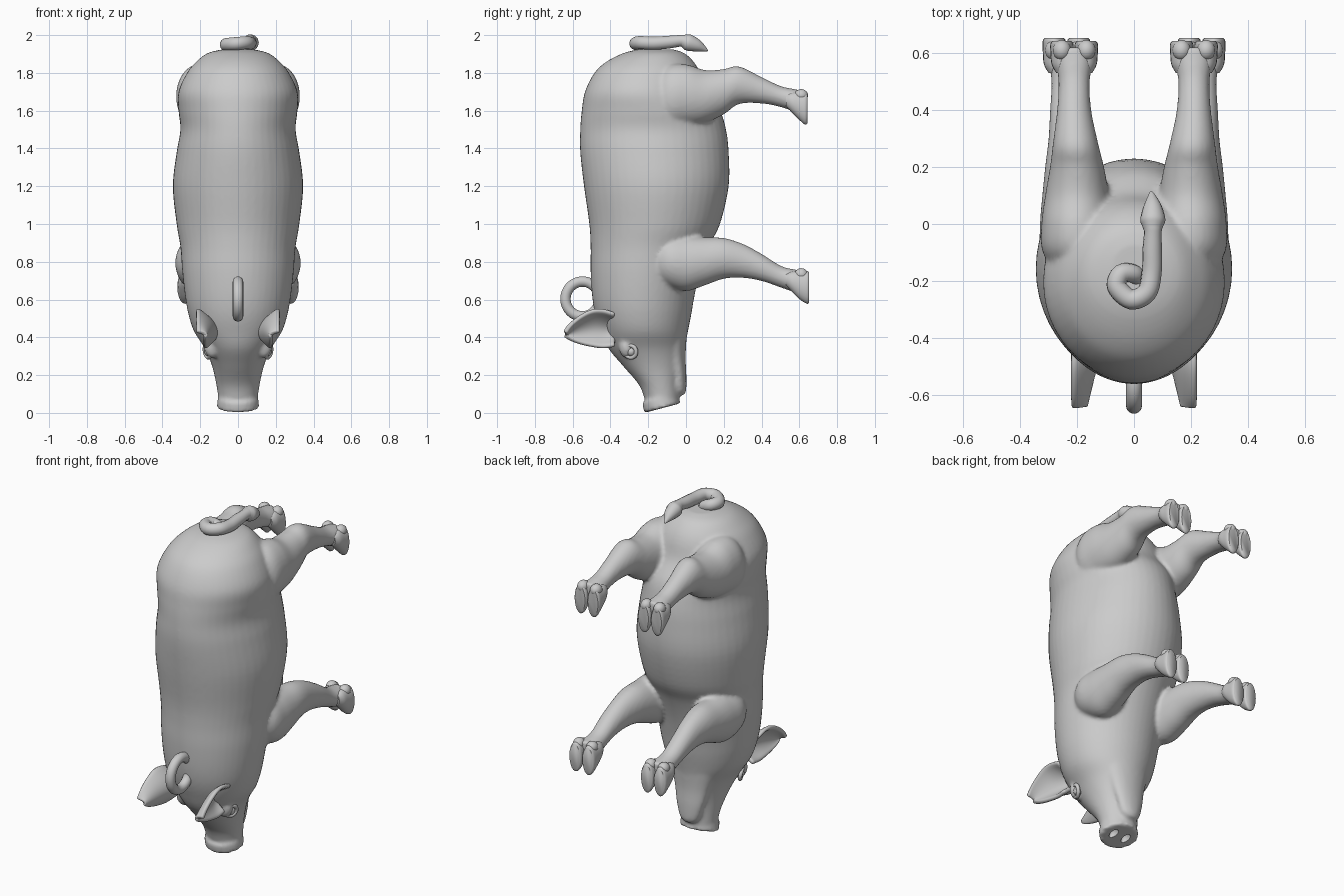
import bpy, bmesh, math
from mathutils import Vector, Matrix

if "Cube" in bpy.data.objects:
    bpy.data.objects.remove(bpy.data.objects["Cube"])


def spline(rows, steps=5):
    """Smoothly interpolate rows of numbers."""
    out = []
    for i in range(len(rows) - 1):
        a, b = rows[max(i - 1, 0)], rows[i]
        c, d = rows[i + 1], rows[min(i + 2, len(rows) - 1)]
        for s in range(steps):
            t = s / steps
            out.append([0.5 * (2 * q + (r - p) * t + (2 * p - 5 * q + 4 * r - w) * t * t
                        + (3 * q - p - 3 * r + w) * t ** 3) for p, q, r, w in zip(a, b, c, d)])
    return out + [list(rows[-1])]


def finish(name, bm):
    bmesh.ops.recalc_face_normals(bm, faces=bm.faces)
    me = bpy.data.meshes.new(name)
    bm.to_mesh(me)
    bm.free()
    ob = bpy.data.objects.new(name, me)
    bpy.context.collection.objects.link(ob)
    return ob


def select(*obs):
    bpy.ops.object.select_all(action='DESELECT')
    for o in obs:
        o.select_set(True)
    bpy.context.view_layer.objects.active = obs[0]


def smooth(ob, angle=50):
    select(ob)
    bpy.ops.object.shade_smooth_by_angle(angle=math.radians(angle))
    return ob


def loft(name, rows, axis, n=36):
    """Rows (x, y, z, r1, r2); ellipses lie across the given axis."""
    bm = bmesh.new()
    side = Vector((0, 1, 0)) if axis == 'z' else Vector((0, 0, 1))
    rings = []
    for x, y, z, r1, r2 in spline(rows):
        ring = []
        for k in range(n):
            a = 2 * math.pi * k / n
            ring.append(bm.verts.new(Vector((x + r1 * math.cos(a), y, z)) + side * r2 * math.sin(a)))
        rings.append(ring)
    for p, q in zip(rings, rings[1:]):
        for k in range(n):
            bm.faces.new((p[k], p[k - 1], q[k - 1], q[k]))
    bm.faces.new(rings[0])
    bm.faces.new(rings[-1])
    return finish(name, bm)


def ball(name, loc, size, rot=0):
    bm = bmesh.new()
    m = Matrix.Translation(loc) @ Matrix.Rotation(rot, 4, 'X') @ Matrix.Diagonal((*size, 1))
    bmesh.ops.create_uvsphere(bm, u_segments=24, v_segments=14, radius=1, matrix=m)
    return finish(name, bm)


def tube(name, rows):
    """Rows (x, y, z, radius)."""
    cu = bpy.data.curves.new(name, 'CURVE')
    cu.dimensions, cu.bevel_depth, cu.bevel_resolution = '3D', 1, 5
    cu.use_fill_caps = True
    pts = spline(rows, 6)
    sp = cu.splines.new('POLY')
    sp.points.add(len(pts) - 1)
    for p, (x, y, z, r) in zip(sp.points, pts):
        p.co, p.radius = (x, y, z, 1), r
    ob = bpy.data.objects.new(name, cu)
    bpy.context.collection.objects.link(ob)
    select(ob)
    bpy.ops.object.convert(target='MESH')
    return smooth(bpy.context.object, 60)


# Torso and head: (z, back y, belly y, half width)
prof = [(1.925, -.25, -.07, .08), (1.905, -.33, -.01, .16), (1.86, -.42, .04, .22),
        (1.8, -.485, .075, .27), (1.7, -.535, .11, .315), (1.6, -.552, .18, .315),
        (1.5, -.56, .212, .305), (1.38, -.56, .226, .325), (1.2, -.54, .226, .345),
        (1.0, -.512, .18, .325), (.88, -.505, .12, .305), (.75, -.505, .075, .295),
        (.62, -.497, .045, .28), (.52, -.48, .028, .262), (.43, -.45, .01, .232),
        (.34, -.41, -.005, .175), (.25, -.335, -.02, .138), (.15, -.25, -.035, .115),
        (.07, -.218, -.035, .103), (.05, -.215, -.04, .1)]
parts = [loft("body", [(0, (a + b) / 2, z, w, (b - a) / 2) for z, a, b, w in prof], 'z', 48)]

# Lower jaw
parts.append(loft("jaw", [(0, -.03, .095, .03, .02), (0, -.035, .12, .06, .036), (0, -.04, .2, .085, .042),
                          (0, -.06, .3, .11, .058), (0, -.08, .42, .15, .085)], 'z'))

# Snout disc, tilted
bm = bmesh.new()
bmesh.ops.create_cone(bm, cap_ends=True, segments=36, radius1=1, radius2=.96, depth=1,
                      matrix=Matrix.Translation((0, -.132, .052)) @ Matrix.Rotation(.257, 4, 'X')
                      @ Matrix.Diagonal((.112, .1, .055, 1)))
parts.append(finish("snout", bm))

# Legs on both sides
hind = [(.2, -.2, 1.66, .05, .08), (.2, -.1, 1.67, .12, .165), (.2, 0, 1.68, .125, .165),
        (.2, .1, 1.675, .112, .14), (.2, .2, 1.7, .095, .12), (.205, .28, 1.735, .08, .1),
        (.21, .4, 1.708, .06, .07), (.21, .5, 1.675, .055, .056), (.21, .57, 1.655, .066, .06),
        (.21, .62, 1.64, .066, .066)]
fore = [(.21, -.2, .8, .05, .08), (.21, -.1, .8, .115, .13), (.215, 0, .79, .115, .145),
        (.22, .1, .802, .102, .127), (.225, .2, .818, .087, .108), (.23, .3, .805, .07, .09),
        (.235, .4, .77, .06, .072), (.235, .5, .722, .055, .058), (.235, .57, .7, .066, .06),
        (.235, .62, .69, .066, .066)]
for s in (-1, 1):
    for rows in (hind, fore):
        parts.append(loft("leg", [(s * r[0], *r[1:]) for r in rows], 'y'))
    # Brow ridge
    parts.append(ball("brow", (s * .135, -.315, .35), (.045, .04, .06)))

# Fuse into one skin
select(*parts)
bpy.ops.object.join()
body = bpy.context.object
rm = body.modifiers.new("fuse", 'REMESH')
rm.mode, rm.voxel_size, rm.use_smooth_shade = 'VOXEL', .011, True
sm = body.modifiers.new("soften", 'SMOOTH')
sm.factor, sm.iterations = .5, 5

# Nostrils
for s in (-1, 1):
    cut = ball("nostril_cutter", (s * .042, -.12, .024), (.02, .034, .035), .257)
    cut.hide_render = True
    cut.hide_set(True)
    bo = body.modifiers.new("nostril", 'BOOLEAN')
    bo.operation, bo.object, bo.solver = 'DIFFERENCE', cut, 'EXACT'

# Hooves: two toes and two dewclaws per foot
for s in (-1, 1):
    for name, x, z, ye in (("hind", .21, 1.613, .642), ("fore", .237, .665, .652)):
        for t in (-1, 1):
            cx = s * x + t * .043
            smooth(loft(name + "_hoof", [(cx, .53, z + .04, .02, .03), (cx, .56, z + .03, .036, .052),
                                         (cx, .6, z + .012, .04, .074), (cx, ye - .012, z, .041, .087),
                                         (cx, ye, z, .034, .08)], 'y', 20))
            smooth(ball(name + "_dewclaw", (cx, .61, z + .068), (.032, .036, .033)))

# Eyes with lids
for s in (-1, 1):
    smooth(ball("eye", (s * .152, -.29, .325), (.026, .026, .026)))
    d = Vector((s * .88, -.38, -.2))
    bpy.ops.mesh.primitive_torus_add(major_radius=.033, minor_radius=.011, major_segments=24,
                                     minor_segments=10, location=(s * .162, -.294, .325),
                                     rotation=d.to_track_quat('Z', 'Y').to_euler())
    bpy.context.object.name = "eyelid"
    smooth(bpy.context.object, 80)

# Cupped ears
for s in (-1, 1):
    bm = bmesh.new()
    grid = []
    for u, w, zc in spline([(-.1, .085, .44), (.15, .1, .445), (.4, .096, .448), (.65, .075, .44),
                            (.88, .042, .428), (1, .008, .418)], 3):
        row = []
        for k in range(13):
            v = k / 6 - 1
            x = .2 + .02 * v - .085 * (1 - v * v) * (1 - .75 * max(u, 0))
            row.append(bm.verts.new((s * x, -.4 - .24 * u, zc + w * v)))
        grid.append(row)
    for p, q in zip(grid, grid[1:]):
        for k in range(12):
            bm.faces.new((p[k], p[k + 1], q[k + 1], q[k]))
    ear = finish("ear", bm)
    so = ear.modifiers.new("thickness", 'SOLIDIFY')
    so.thickness, so.offset = .024, 0
    ss = ear.modifiers.new("round", 'SUBSURF')
    ss.levels = ss.render_levels = 1
    ear.data.shade_smooth()

# Hanging ring behind the head
ring = [math.radians(a) for a in range(20, 341, 20)]
tube("hanging_ring", [(0, -.548 + .09 * math.cos(a), .603 + .092 * math.sin(a), .028) for a in ring])

# Curled tail with tuft
tube("tail", [(.01, -.2, 1.89, .03), (0, -.175, 1.925, .032), (-.045, -.175, 1.945, .034),
              (-.06, -.22, 1.95, .035), (-.01, -.265, 1.955, .035), (.045, -.24, 1.96, .035),
              (.062, -.17, 1.957, .035), (.064, -.09, 1.963, .034), (.066, -.03, 1.97, .031),
              (.066, -.01, 1.968, .036), (.066, .015, 1.96, .044), (.065, .06, 1.944, .033),
              (.062, .1, 1.925, .013), (.06, .115, 1.917, .003)])
